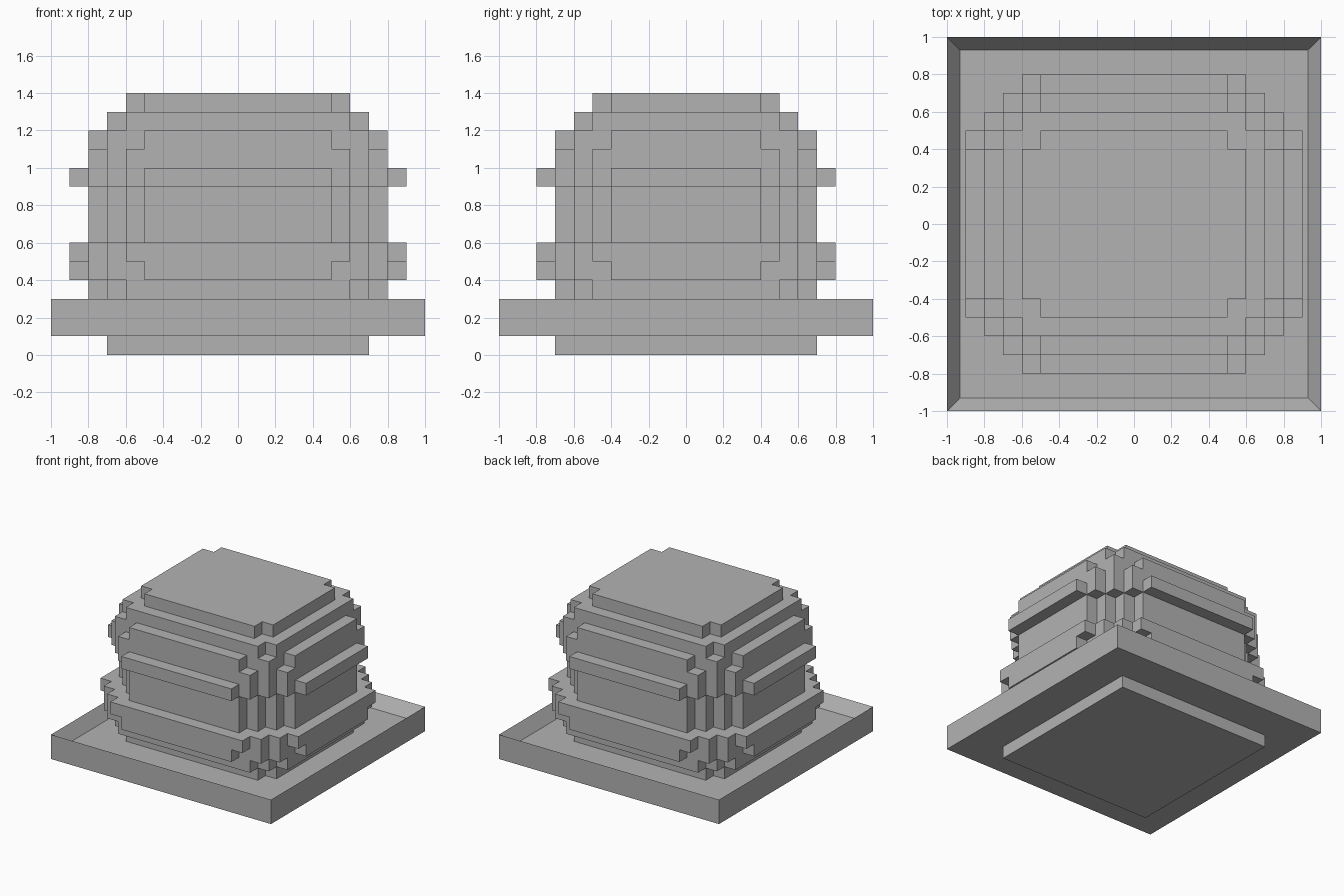
import bpy
import bmesh

old = bpy.data.objects.get("Cube")
if old:
    bpy.data.objects.remove(old, do_unlink=True)

STONE = (0.45, 0.45, 0.45, 1.0)
stone = bpy.data.materials.new("stone_grey")
stone.use_nodes = True
stone.diffuse_color = STONE
stone.node_tree.nodes["Principled BSDF"].inputs["Base Color"].default_value = STONE


def add_object(name, bm):
    bmesh.ops.recalc_face_normals(bm, faces=bm.faces)
    mesh = bpy.data.meshes.new(name)
    bm.to_mesh(mesh)
    bm.free()
    mesh.materials.append(stone)
    obj = bpy.data.objects.new(name, mesh)
    bpy.context.scene.collection.objects.link(obj)


def extrude_outline(bm, outline, low, high):
    face = bm.faces.new([bm.verts.new((x, y, low)) for x, y in outline])
    result = bmesh.ops.extrude_face_region(bm, geom=[face], use_keep_orig=True)
    top = [v for v in result["geom"] if isinstance(v, bmesh.types.BMVert)]
    bmesh.ops.translate(bm, verts=top, vec=(0, 0, high - low))


def stepped_outline(steps):
    """Mirror a stair-stepped corner into all four quadrants.
    Each step is (reach in x, reach in y), from the front face to the side;
    the footprint is one block wider in x than in y."""
    corner = []
    for i, (x, y) in enumerate(steps):
        corner.append(((x + 1) / 10, y / 10))
        if i + 1 < len(steps):
            corner.append(((x + 1) / 10, steps[i + 1][1] / 10))
    right = corner + [(x, -y) for x, y in reversed(corner)]
    return right + [(-x, -y) for x, y in right]


def diagonal(reach, total):
    """Even staircase whose two reaches always add up to the same total."""
    return [(total - y, y) for y in range(reach, total - reach - 1, -1)]


# Foot block under the tray
foot = bmesh.new()
extrude_outline(foot, [(0.7, 0.7), (-0.7, 0.7), (-0.7, -0.7), (0.7, -0.7)], 0, 0.1)
add_object("foot", foot)

# Square tray with a sunken floor and raised rim
tray = bmesh.new()
extrude_outline(tray, [(1, 1), (-1, 1), (-1, -1), (1, -1)], 0.1, 0.3)
bmesh.ops.recalc_face_normals(tray, faces=tray.faces)
lid = [f for f in tray.faces if f.normal.z > 0.9]
bmesh.ops.inset_region(tray, faces=lid, thickness=0.1)
bmesh.ops.translate(tray, verts=lid[0].verts[:], vec=(0, 0, -0.1))
add_object("tray", tray)

# Stacked courses of the body: name, bottom, height in blocks, corner steps
courses = [
    ("body_base", 2, 1, diagonal(6, 11)),
    ("lower_flare", 3, 1, diagonal(7, 12)),
    ("lower_band_under", 4, 1, [(4, 8), (6, 7), (7, 6), (8, 4)]),
    ("lower_band", 5, 1, diagonal(8, 13)),
    ("waist", 6, 3, diagonal(7, 11)),
    ("middle_ridge", 9, 1, diagonal(8, 12)),
    ("upper_band", 10, 1, diagonal(7, 12)),
    ("upper_band_top", 11, 1, [(4, 7), (6, 6), (7, 4)]),
    ("shoulder", 12, 1, diagonal(6, 11)),
    ("cap", 13, 1, diagonal(5, 9)),
]
for name, base, height, steps in courses:
    bm = bmesh.new()
    extrude_outline(bm, stepped_outline(steps), base / 10, (base + height) / 10)
    add_object(name, bm)
